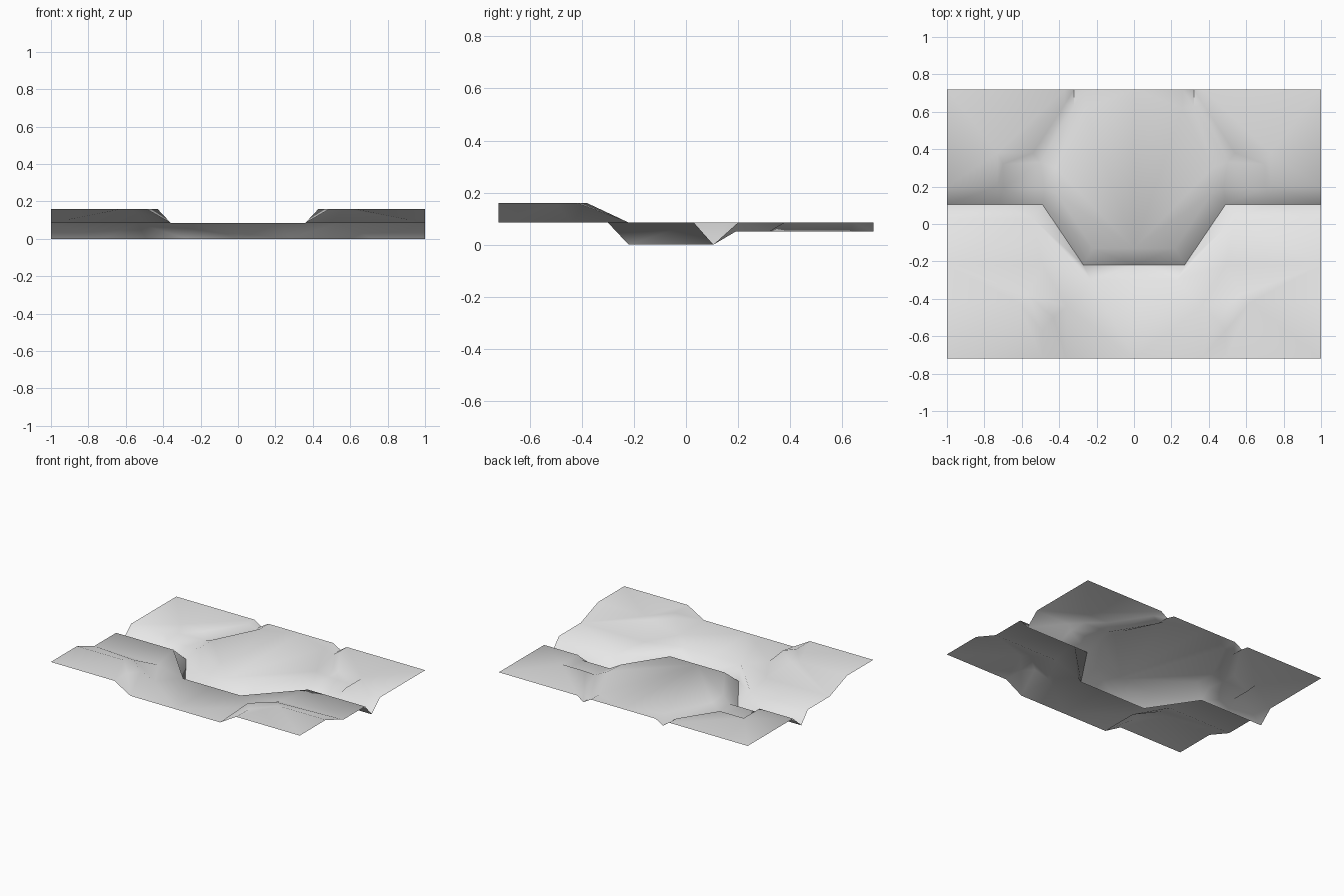
import bpy
import math
from mathutils import Vector
from mathutils.geometry import delaunay_2d_cdt

cube = bpy.data.objects.get("Cube")
if cube:
    bpy.data.objects.remove(cube, do_unlink=True)

HIGH, MID, LOW, BED = 0.16, 0.085, 0.05, 0.0
BACK = 0.72

# Contour lines of the left half: height, then the path in plan
contours = [
    # front inlet floor and the foot of the bank
    (MID, [(0, -BACK), (0.36, -BACK), (0.36, -0.44), (0.49, -0.22), (1, -0.22)]),
    # crest of the high bank
    (HIGH, [(1, -BACK), (0.49, -BACK), (0.49, -0.57), (0.43, -0.50),
            (0.57, -0.38), (0.62, -0.42), (1, -0.42)]),
    # lip above the gully
    (MID, [(0, -0.30), (0.23, -0.30), (0.54, 0.03), (1, 0.03)]),
    # gully bed
    (BED, [(0, -0.22), (0.27, -0.22), (0.49, 0.105), (0.72, 0.105), (1, 0.105)]),
    # edge of the central island
    (MID, [(0, -0.13), (0.22, -0.13), (0.41, 0.16), (0.42, 0.30),
           (0.26, 0.62), (0.26, BACK), (0, BACK)]),
    # shallow trench floor behind the island
    (LOW, [(0.32, BACK), (0.32, 0.63), (0.50, 0.33), (0.48, 0.19),
           (0.70, 0.19), (0.70, 0.32), (0.50, 0.33)]),
    # edge of the back plateau
    (MID, [(1, 0.20), (0.73, 0.20), (0.73, 0.38), (0.54, 0.38),
           (0.37, 0.64), (0.37, BACK), (1, BACK)]),
]

# Gather points and constraint edges, then triangulate in plan
points, heights, edges = [], [], []
index = {}
for z, path in contours:
    ids = []
    for p in path:
        if p not in index:
            index[p] = len(points)
            points.append(Vector(p))
            heights.append(z)
        ids.append(index[p])
    edges += list(zip(ids, ids[1:]))

verts, _, faces, origins, _, _ = delaunay_2d_cdt(points, edges, [], 0, 1e-5)
coords = [(v.x, v.y, heights[o[0]] if o else MID) for v, o in zip(verts, origins)]

mesh = bpy.data.meshes.new("terrain_sheet")
mesh.from_pydata(coords, [], faces)
mesh.update()
terrain = bpy.data.objects.new("terrain_sheet", mesh)
bpy.context.collection.objects.link(terrain)

# Plain grey
grey = bpy.data.materials.new("light_grey")
grey.use_nodes = True
colour = (0.8, 0.8, 0.8, 1)
grey.diffuse_color = colour
grey.node_tree.nodes["Principled BSDF"].inputs["Base Color"].default_value = colour
mesh.materials.append(grey)

# Smooth slopes with a sharp gully crease
bpy.ops.object.select_all(action='DESELECT')
terrain.select_set(True)
bpy.context.view_layer.objects.active = terrain
bpy.ops.object.shade_smooth_by_angle(angle=math.radians(60))

# Mirror to the other half
mirror = terrain.modifiers.new("mirror", 'MIRROR')
mirror.use_axis = (True, False, False)
mirror.use_clip = True
mirror.merge_threshold = 0.0005
